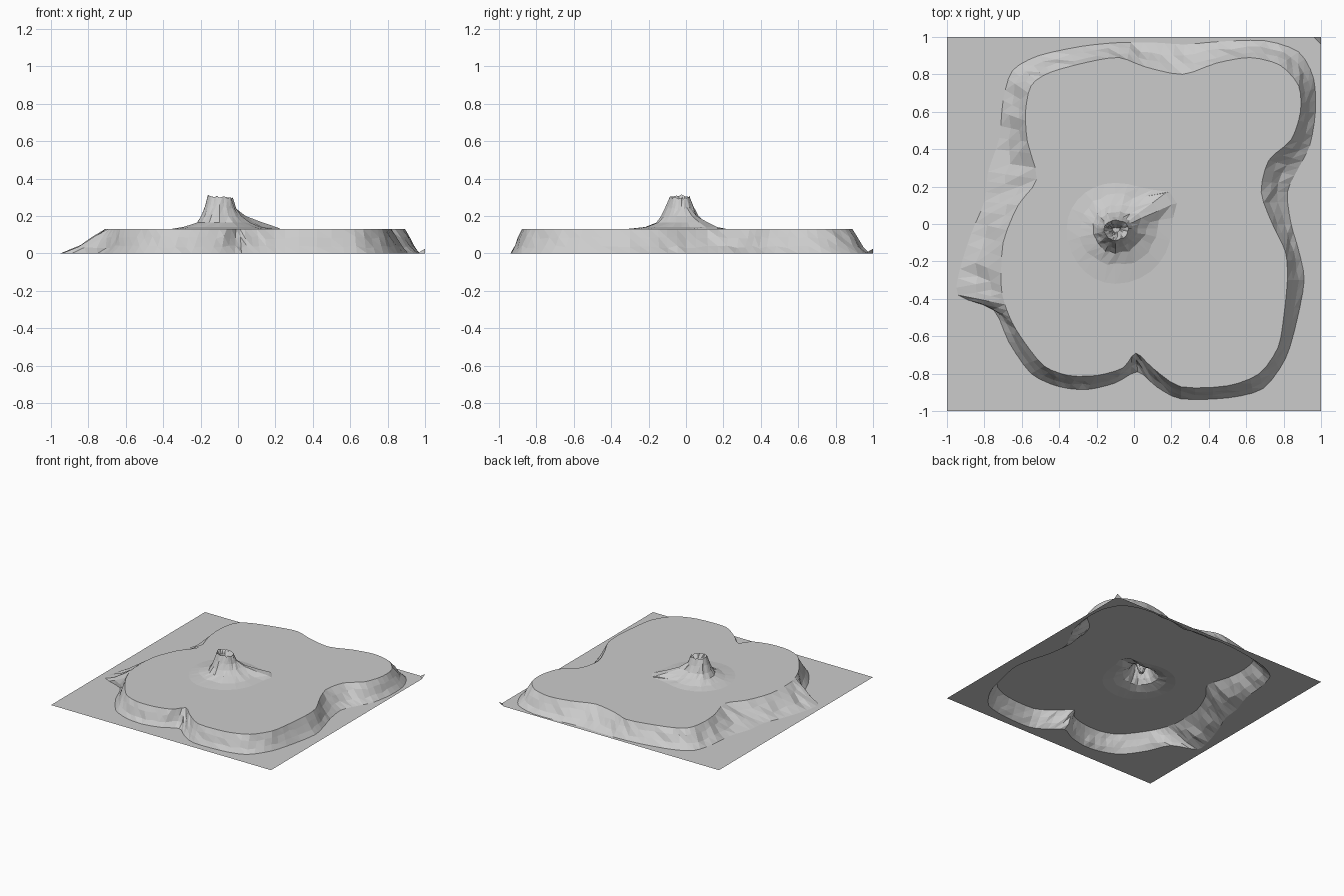
import bpy, bmesh, random
from math import sin, cos, pi, exp, radians
from mathutils import Vector

if "Cube" in bpy.data.objects:
    bpy.data.objects.remove(bpy.data.objects["Cube"])

random.seed(4)
PLATEAU = 0.13

# matching outlines: plateau rim and cliff foot, counter-clockwise from the right
RIM = [(.74, 0), (.68, .17), (.72, .34), (.84, .45), (.89, .6), (.88, .74), (.78, .85), (.62, .89),
       (.44, .86), (.26, .8), (.06, .84), (-.08, .89), (-.25, .865), (-.45, .81), (-.55, .74),
       (-.58, .6), (-.57, .44), (-.52, .24), (-.62, .1), (-.7, -.1), (-.71, -.33), (-.69, -.43),
       (-.65, -.53), (-.58, -.64), (-.48, -.76), (-.35, -.81), (-.2, -.81), (-.06, -.77),
       (.01, -.69), (.1, -.77), (.25, -.87), (.5, -.865), (.67, -.8), (.77, -.66), (.8, -.5),
       (.82, -.3), (.81, -.15)]
FOOT = [(.84, 0), (.82, .17), (.88, .3), (.94, .42), (.97, .6), (.96, .78), (.88, .92), (.7, .98),
        (.45, .975), (.27, .96), (.11, .97), (-.08, .97), (-.28, .95), (-.51, .9), (-.65, .82),
        (-.7, .66), (-.72, .46), (-.78, .28), (-.8, .12), (-.87, -.05), (-.93, -.24), (-.94, -.38),
        (-.75, -.46), (-.67, -.63), (-.55, -.8), (-.4, -.87), (-.25, -.885), (-.1, -.85),
        (.02, -.79), (.12, -.87), (.25, -.935), (.5, -.93), (.69, -.88), (.81, -.72), (.87, -.52),
        (.91, -.3), (.88, -.14)]
SUB = 3


def smooth_loop(points, z):
    """Closed curve through the points."""
    p = [Vector((x, y, z)) for x, y in points]
    n, out = len(p), []
    for i in range(n):
        a, b, c, d = p[i - 1], p[i], p[(i + 1) % n], p[(i + 2) % n]
        for k in range(SUB):
            t = k / SUB
            out.append(b + (c - a) * .4 * (t - 2 * t * t + t ** 3)
                       + (c - b) * (3 * t * t - 2 * t ** 3)
                       + (d - b) * .4 * (t ** 3 - t * t))
    return out


def finish(bm, name):
    bm.normal_update()
    for f in bm.faces:
        if f.normal.z < 0:
            f.normal_flip()
    mesh = bpy.data.meshes.new(name)
    bm.to_mesh(mesh)
    bm.free()
    obj = bpy.data.objects.new(name, mesh)
    bpy.context.collection.objects.link(obj)


def strip(name, loops, cap=False):
    bm = bmesh.new()
    rows = [[bm.verts.new(p) for p in loop] for loop in loops]
    for a, b in zip(rows, rows[1:]):
        n = len(a)
        for i in range(n):
            j = (i + 1) % n
            bm.faces.new((a[i], a[j], b[j]))
            bm.faces.new((a[i], b[j], b[i]))
    if cap:
        bm.faces.new(rows[-1])
    finish(bm, name)


def flat_with_hole(name, outer, inner):
    bm = bmesh.new()
    edges = []
    for loop in (outer, inner):
        vs = [bm.verts.new(p) for p in loop]
        edges += [bm.edges.new((vs[i - 1], vs[i])) for i in range(len(vs))]
    bmesh.ops.triangle_fill(bm, edges=edges, use_beauty=True, normal=(0, 0, 1))
    finish(bm, name)


# cliff: concave slope with a rough middle
rim, foot = smooth_loop(RIM, PLATEAU), smooth_loop(FOOT, 0)


def slope(t, z):
    loop = []
    for a, b in zip(rim, foot):
        p = a.lerp(b, t + random.uniform(-.07, .07))
        p.z = z + random.uniform(-.008, .008)
        loop.append(p)
    return loop


strip("cliff", [rim, slope(.3, .085), slope(.62, .035), foot])

# central hill: xmin, xmax, ymin, ymax, height, ridge length
RINGS = [(-.36, .2, -.32, .22, .13, .08), (-.29, .12, -.22, .16, .141, .13),
         (-.22, .06, -.155, .1, .165, .12), (-.195, .015, -.13, .065, .2, .05),
         (-.175, -.01, -.105, .04, .25, 0), (-.16, -.03, -.085, .02, .303, 0),
         (-.14, -.05, -.07, .0, .27, 0), (-.115, -.075, -.045, -.02, .2, 0)]
CX, CY, N = -.1, -.025, 28
hill = []
for k, (x0, x1, y0, y1, z, ridge) in enumerate(RINGS):
    loop = []
    for i in range(N):
        a = 2 * pi * i / N
        c, s = cos(a), sin(a)
        r = ridge * exp(-((a - radians(33)) / .28) ** 2)
        w = 1 + (random.uniform(-.05, .05) if k else 0)
        x = CX + c * (((x1 - CX) if c > 0 else (CX - x0)) * w + r)
        y = CY + s * (((y1 - CY) if s > 0 else (CY - y0)) * w + r)
        h = z
        if k >= 4:
            h += random.uniform(-.006, .006) - .1 * (x - CX)
        loop.append(Vector((x, y, h)))
    hill.append(loop)
strip("crater_hill", hill, cap=True)

# flat plateau between the rim and the hill
flat_with_hole("plateau_top", rim, hill[0])

# low plain around the cliff foot, with one lifted corner
square = [Vector(p) for p in ((-1, -1, 0), (1, -1, 0), (1, .96, 0), (.96, 1, 0), (-1, 1, 0))]
flat_with_hole("low_plain", square, foot)
bm = bmesh.new()
bm.faces.new([bm.verts.new(p) for p in ((1, .96, 0), (1, 1, .025), (.96, 1, 0))])
finish(bm, "lifted_corner")
